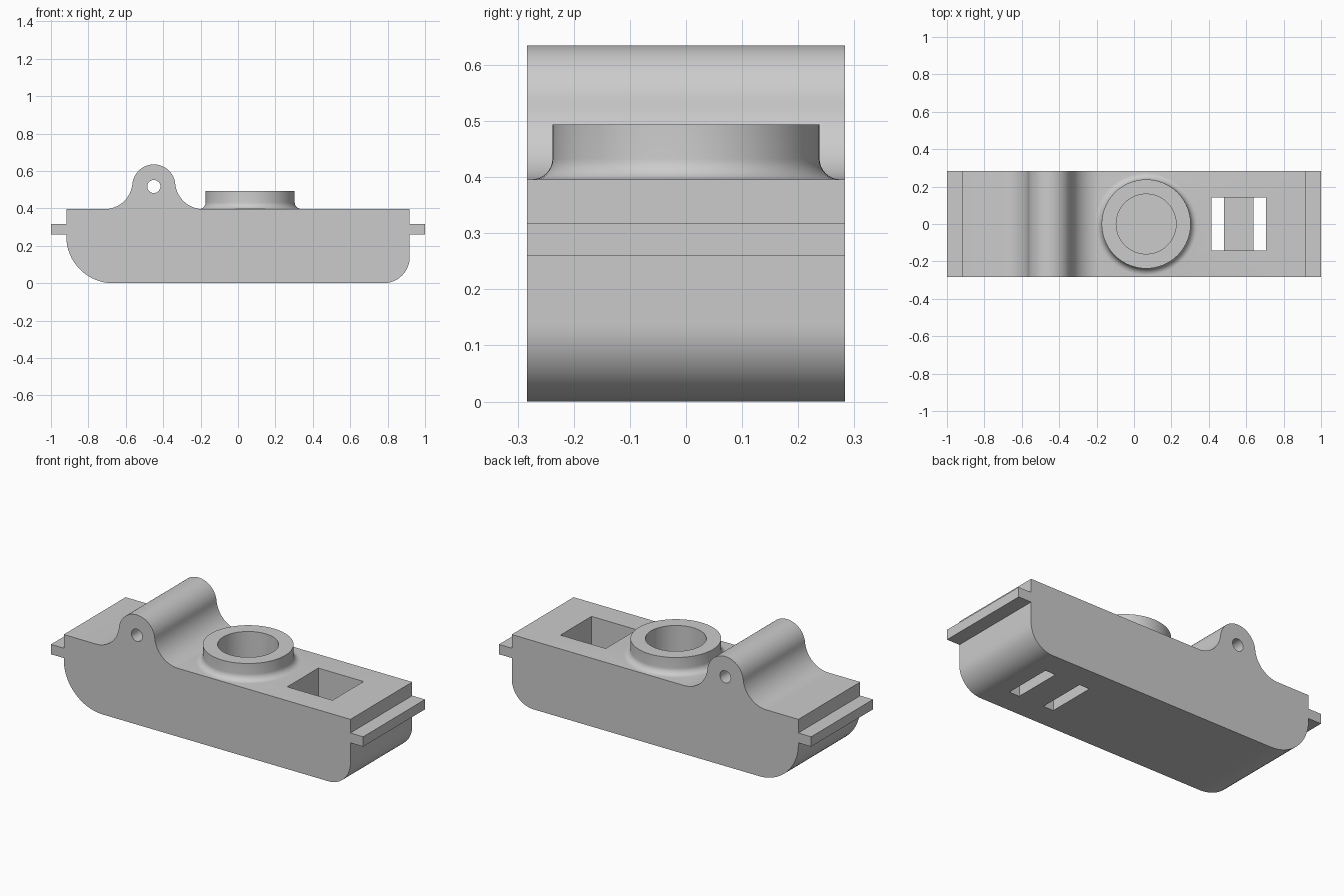
import bpy, bmesh
from math import sin, cos, radians, atan2, degrees, pi

if "Cube" in bpy.data.objects:
    bpy.data.objects.remove(bpy.data.objects["Cube"])

grey = bpy.data.materials.new("plain grey")
grey.use_nodes = True
grey.diffuse_color = (0.6, 0.6, 0.6, 1)
grey.node_tree.nodes["Principled BSDF"].inputs["Base Color"].default_value = (0.6, 0.6, 0.6, 1)

HALF_Y, HALF_X, TOP = 0.283, 0.918, 0.396


def arc(cx, cz, r, a0, a1, n=16):
    """Points on an arc, angles in degrees."""
    angles = [radians(a0 + (a1 - a0) * i / n) for i in range(n + 1)]
    return [(cx + r * cos(a), cz + r * sin(a)) for a in angles]


def make_object(name, bm):
    bmesh.ops.recalc_face_normals(bm, faces=bm.faces)
    mesh = bpy.data.meshes.new(name)
    bm.to_mesh(mesh)
    bm.free()
    mesh.materials.append(grey)
    obj = bpy.data.objects.new(name, mesh)
    bpy.context.collection.objects.link(obj)
    return obj


def extrude_profile(name, points, half_y):
    bm = bmesh.new()
    face = bm.faces.new([bm.verts.new((x, -half_y, z)) for x, z in points])
    moved = bmesh.ops.extrude_face_region(bm, geom=[face])["geom"]
    verts = [v for v in moved if isinstance(v, bmesh.types.BMVert)]
    bmesh.ops.translate(bm, verts=verts, vec=(0, 2 * half_y, 0))
    return make_object(name, bm)


def lathe(name, points, x, steps=72):
    """Solid of revolution about the vertical line at x; the ends lie on the axis."""
    bm = bmesh.new()
    verts = [bm.verts.new((r, 0, z)) for r, z in points]
    edges = [bm.edges.new(pair) for pair in zip(verts, verts[1:])]
    bmesh.ops.spin(bm, geom=verts + edges, cent=(0, 0, 0), axis=(0, 0, 1),
                   angle=2 * pi, steps=steps)
    bmesh.ops.remove_doubles(bm, verts=bm.verts, dist=1e-5)
    bmesh.ops.translate(bm, verts=bm.verts, vec=(x, 0, 0))
    return make_object(name, bm)


def box(x0, x1, z0, z1):
    return [(x0, z0), (x1, z0), (x1, z1), (x0, z1)]


def combine(target, other, operation):
    mod = target.modifiers.new(operation.title(), "BOOLEAN")
    mod.operation, mod.object, mod.solver = operation, other, "EXACT"
    bpy.context.view_layer.objects.active = target
    bpy.ops.object.modifier_apply(modifier=mod.name)
    bpy.data.objects.remove(other)


# Side outline: rounded hull, end rails and the filleted pivot ear
EAR_X, EAR_Z, EAR_R, FILLET = -0.45, 0.52, 0.115, 0.15
lift = TOP + FILLET - EAR_Z
run = ((EAR_R + FILLET) ** 2 - lift ** 2) ** 0.5
tilt = degrees(atan2(lift, run))
RAIL_LOW, RAIL_HIGH = 0.26, 0.317
outline = arc(-HALF_X + 0.25, 0.25, 0.25, 180, 270)
outline += arc(HALF_X - 0.14, 0.14, 0.14, 270, 360)
outline += [(HALF_X, RAIL_LOW), (1, RAIL_LOW), (1, RAIL_HIGH), (HALF_X, RAIL_HIGH), (HALF_X, TOP)]
outline += arc(EAR_X + run, TOP + FILLET, FILLET, 270, 180 + tilt)
outline += arc(EAR_X, EAR_Z, EAR_R, tilt, 180 - tilt, 32)[1:-1]
outline += arc(EAR_X - run, TOP + FILLET, FILLET, -tilt, -90)
outline += [(-HALF_X, TOP), (-HALF_X, RAIL_HIGH), (-1, RAIL_HIGH), (-1, RAIL_LOW), (-HALF_X, RAIL_LOW)]
body = extrude_profile("body", outline, HALF_Y)

# Round collar with a flared foot
COLLAR_X, COLLAR_R, FOOT = 0.065, 0.238, 0.037
collar = [(0, 0.494), (COLLAR_R, 0.494)]
collar += arc(COLLAR_R + FOOT, TOP + FOOT, FOOT, 180, 270, 8)
collar += [(COLLAR_R + FOOT, 0.34), (0, 0.34)]
combine(body, lathe("collar", collar, COLLAR_X), "UNION")

# Blind bore, pivot hole, square pocket and the two floor slots
bore = [(0, 0.6), (0.16, 0.6), (0.16, 0.1), (0, 0.1)]
combine(body, lathe("bore_cutter", bore, COLLAR_X), "DIFFERENCE")
pivot = arc(EAR_X, EAR_Z - 0.003, 0.035, 0, 360, 32)[:-1]
combine(body, extrude_profile("pivot_cutter", pivot, 0.4), "DIFFERENCE")
pocket = [(0.415, 0.6), (0.415, -0.1), (0.48, -0.1), (0.48, 0.1),
          (0.64, 0.1), (0.64, -0.1), (0.705, -0.1), (0.705, 0.6)]
combine(body, extrude_profile("pocket_cutter", pocket, 0.142), "DIFFERENCE")

# Smooth curves, sharp corners
bpy.ops.object.select_all(action="DESELECT")
body.select_set(True)
bpy.context.view_layer.objects.active = body
bpy.ops.object.shade_smooth_by_angle(angle=radians(30))
